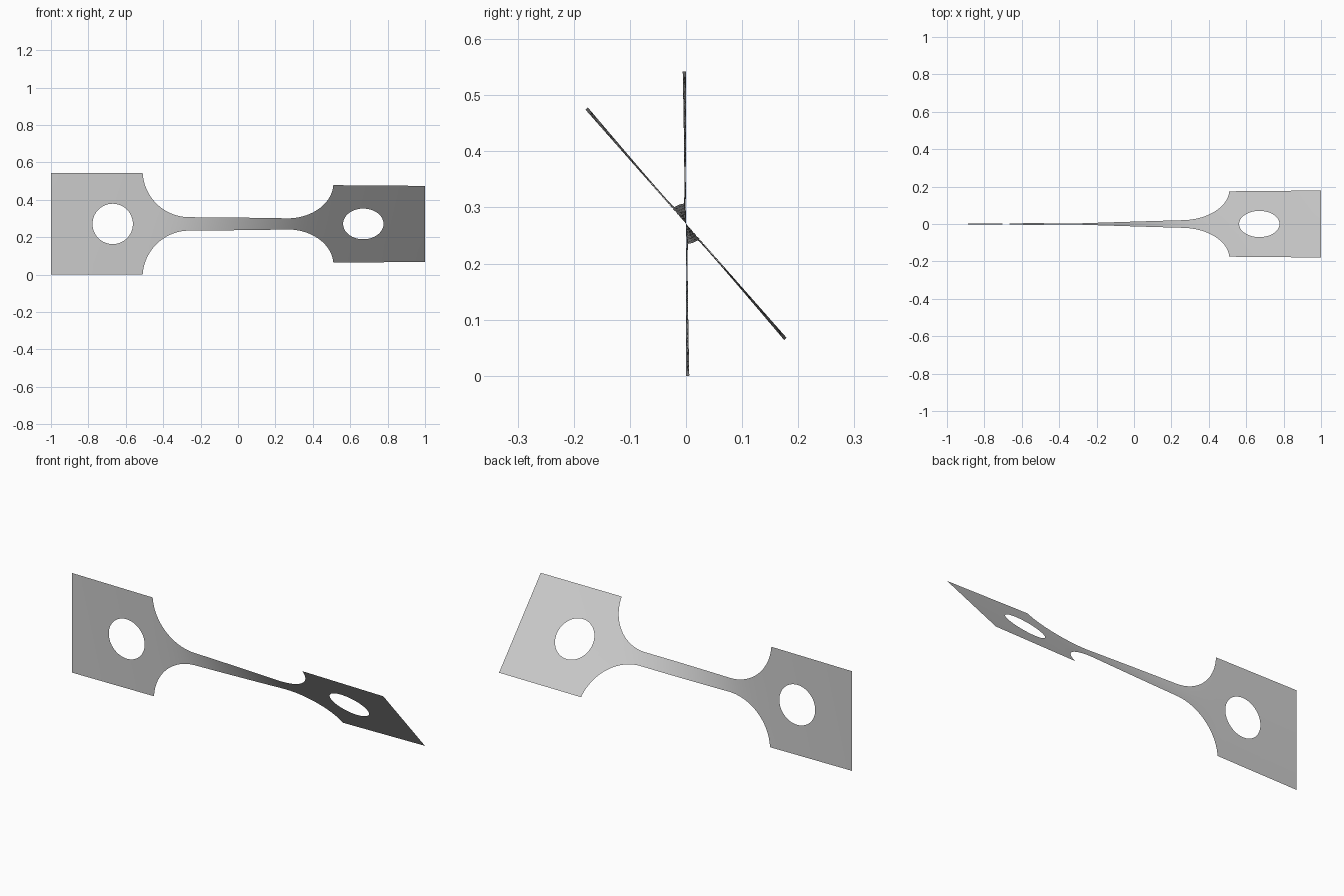
import bpy, bmesh, math

if "Cube" in bpy.data.objects:
    bpy.data.objects.remove(bpy.data.objects["Cube"], do_unlink=True)

PLATE = 0.271                    # half width of the end plates
NECK = 0.036                     # half width of the gauge strip
FILLET = 0.25                    # radius of the shoulder fillets
ARC_X, ARC_V = 0.26, NECK + FILLET
HOLE_X, HOLE_R = 0.67, 0.108
TWIST = math.radians(41.4)
ROWS = 6

# Outline of the half length: (x, outer half width, hole half height)
end_angle = math.acos((ARC_V - PLATE) / FILLET)
stations = [(ARC_X * i / 20, NECK, 0) for i in range(20)]
for i in range(33):
    a = end_angle * i / 32
    stations.append((ARC_X + FILLET * math.sin(a), ARC_V - FILLET * math.cos(a), 0))
for i in range(33):
    a = math.pi * i / 32
    inner = HOLE_R * math.sin(a) if 0 < i < 32 else 0
    stations.append((HOLE_X - HOLE_R * math.cos(a), PLATE, inner))
for i in range(1, 7):
    start = HOLE_X + HOLE_R
    stations.append((start + (1 - start) * i / 6, PLATE, 0))

# Mirror to the full length
full = [(-x, h, g) for x, h, g in reversed(stations[1:])] + stations

# Accumulated twist: the narrow neck turns most, the wide plates barely turn
turns = [0.0]
for (x0, h0, _), (x1, h1, _) in zip(full, full[1:]):
    turns.append(turns[-1] + (x1 - x0) / ((h0 + h1) / 2) ** 1.5)

# Upper and lower halves of the sheet, joined along the centre line
bm = bmesh.new()
for side in (1, -1):
    columns = []
    for (x, h, g), t in zip(full, turns):
        angle = TWIST * t / turns[-1]
        column = []
        for r in range(ROWS + 1):
            v = side * (g + (h - g) * r / ROWS)
            column.append(bm.verts.new((x, -v * math.sin(angle),
                                        PLATE + v * math.cos(angle))))
        columns.append(column)
    for a, b in zip(columns, columns[1:]):
        for r in range(ROWS):
            quad = [a[r], b[r], b[r + 1], a[r + 1]]
            bm.faces.new(quad if side > 0 else quad[::-1])
bmesh.ops.remove_doubles(bm, verts=bm.verts, dist=0.00001)

mesh = bpy.data.meshes.new("twisted_strip")
bm.to_mesh(mesh)
bm.free()
strip = bpy.data.objects.new("twisted_strip", mesh)
bpy.context.collection.objects.link(strip)
for face in mesh.polygons:
    face.use_smooth = True

# Plain grey metal
grey = bpy.data.materials.new("light_grey")
grey.use_nodes = True
colour = (0.6, 0.6, 0.6, 1)
grey.diffuse_color = colour
grey.node_tree.nodes["Principled BSDF"].inputs["Base Color"].default_value = colour
mesh.materials.append(grey)
